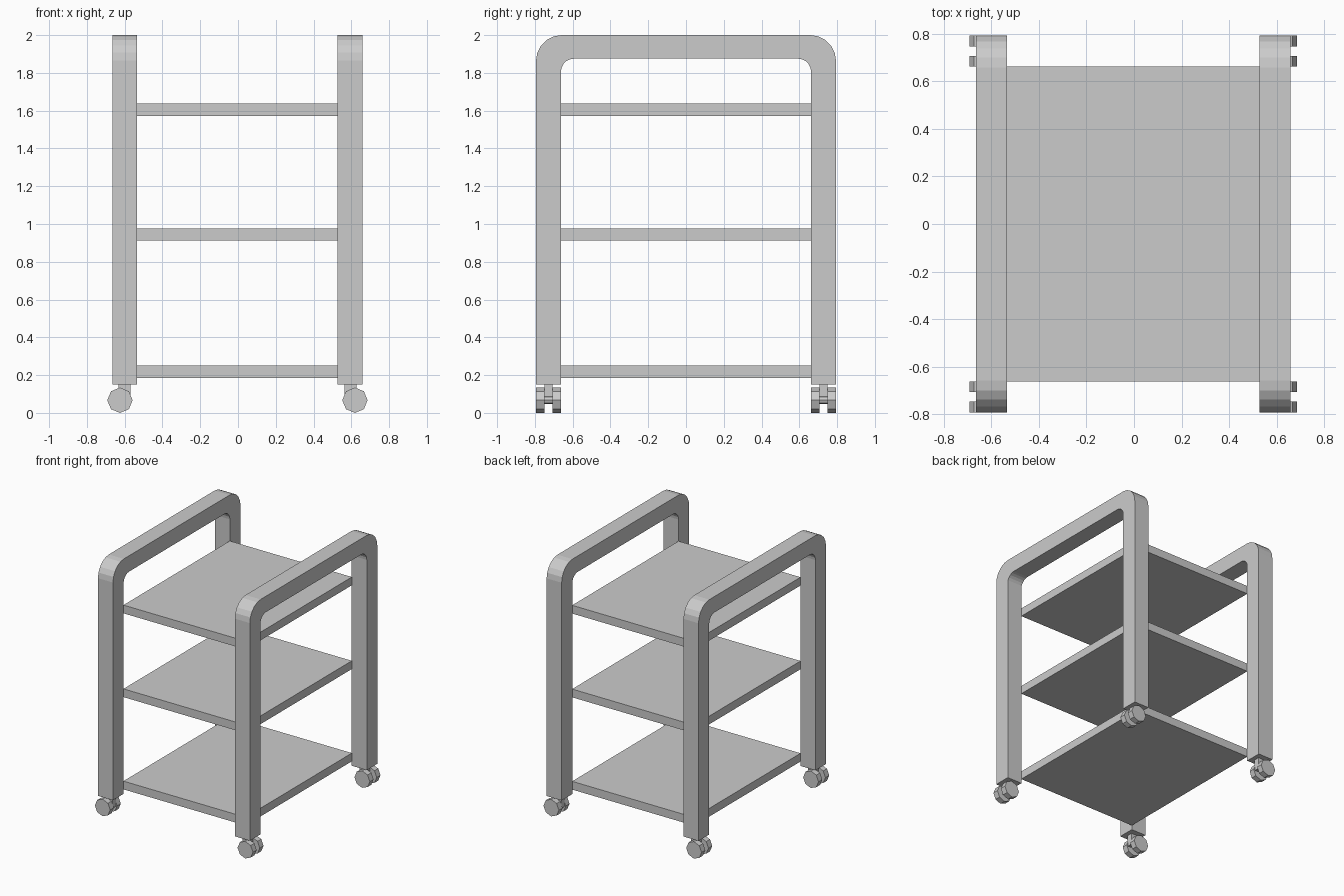
import bpy, bmesh
from math import pi, sin, cos
from mathutils import Matrix, Vector

if "Cube" in bpy.data.objects:
    bpy.data.objects.remove(bpy.data.objects["Cube"])

CX = -0.003  # slight offset of the whole cart


def finish(name, bm):
    bmesh.ops.recalc_face_normals(bm, faces=bm.faces)
    mesh = bpy.data.meshes.new(name)
    bm.to_mesh(mesh)
    bm.free()
    obj = bpy.data.objects.new(name, mesh)
    bpy.context.collection.objects.link(obj)
    return obj


def box(name, lo, hi):
    lo, hi = Vector(lo), Vector(hi)
    bm = bmesh.new()
    m = Matrix.Translation((lo + hi) / 2) @ Matrix.Diagonal((*(hi - lo), 1))
    bmesh.ops.create_cube(bm, size=1, matrix=m)
    return finish(name, bm)


def disc(name, center, radius, depth):
    # eight-sided cylinder with its axis along y
    bm = bmesh.new()
    m = Matrix.Translation(center) @ Matrix.Rotation(pi / 2, 4, 'X')
    bmesh.ops.create_cone(bm, cap_ends=True, segments=8, radius1=radius,
                          radius2=radius, depth=depth, matrix=m)
    return finish(name, bm)


def arch_line(half, top, bottom, radius, steps=5):
    # upside-down U in the y-z plane with rounded corners
    right = [(half, bottom)]
    for i in range(steps + 1):
        a = pi / 2 * i / steps
        right.append((half - radius + radius * cos(a), top - radius + radius * sin(a)))
    return right + [(-y, z) for y, z in reversed(right)]


def side_frame(name, x0, x1):
    outer = arch_line(0.794, 2.0, 0.15, 0.135)
    inner = arch_line(0.662, 1.875, 0.15, 0.068)
    bm = bmesh.new()
    rings = [[bm.verts.new((x, y, z)) for x, (y, z) in
              ((x0, o), (x1, o), (x1, i), (x0, i))] for o, i in zip(outer, inner)]
    for a, b in zip(rings, rings[1:]):
        for k in range(4):
            n = (k + 1) % 4
            bm.faces.new((a[k], a[n], b[n], b[k]))
    bm.faces.new(rings[0])
    bm.faces.new(rings[-1])
    return finish(name, bm)


# Handle and leg frames
for side, s in (("left", -1), ("right", 1)):
    side_frame(f"{side}_frame", CX + s * 0.531, CX + s * 0.662)

# Shelves
for name, z0, z1 in (("bottom_shelf", 0.185, 0.25), ("middle_shelf", 0.912, 0.977),
                     ("top_shelf", 1.572, 1.637)):
    box(name, (CX - 0.532, -0.662, z0), (CX + 0.532, 0.662, z1))

# Twin-wheel casters
for side, s in (("left", -1), ("right", 1)):
    for end, e in (("front", -1), ("back", 1)):
        tag, y = f"{end}_{side}", e * 0.728
        x, xw = CX + s * 0.598, CX + s * 0.622
        box(f"{tag}_caster_stem", (x - 0.032, y - 0.022, 0.06), (x + 0.032, y + 0.022, 0.152))
        disc(f"{tag}_caster_axle", (xw, y, 0.068), 0.022, 0.06)
        for w, d in (("outer", e), ("inner", -e)):
            disc(f"{tag}_{w}_wheel", (xw, y + d * 0.043, 0.067), 0.067, 0.046)
